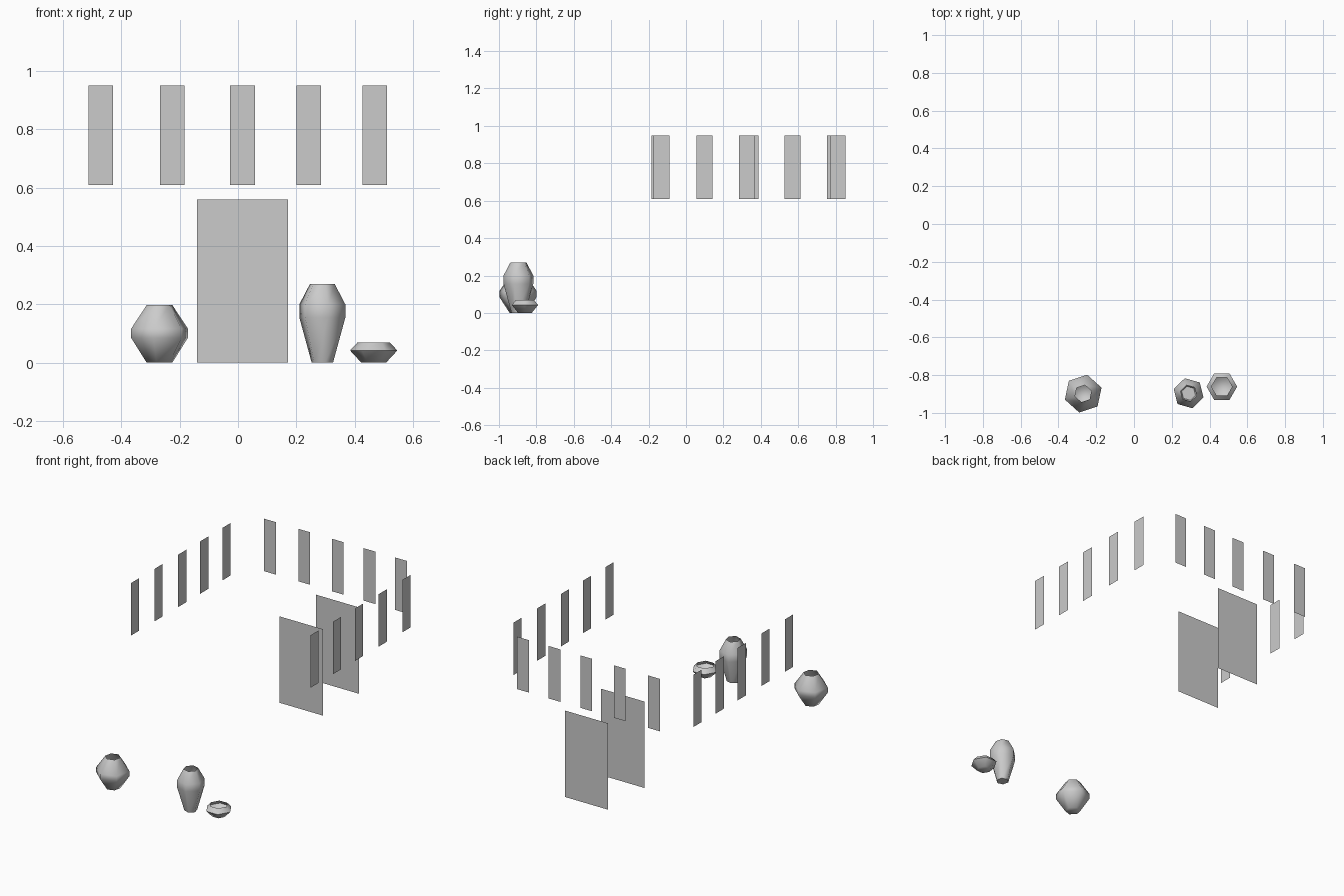
import bpy, bmesh, math

if "Cube" in bpy.data.objects:
    bpy.data.objects.remove(bpy.data.objects["Cube"])

def make_object(name, bm):
    mesh = bpy.data.meshes.new(name)
    bm.to_mesh(mesh)
    bm.free()
    obj = bpy.data.objects.new(name, mesh)
    bpy.context.collection.objects.link(obj)
    return obj

def panel(name, axis, a, b, depth, z0, z1):
    """Upright single-face panel running along x or y between a and b."""
    bm = bmesh.new()
    corners = [(a, z0), (b, z0), (b, z1), (a, z1)]
    pts = [(s, depth, z) if axis == 'x' else (depth, s, z) for s, z in corners]
    face = bm.faces.new([bm.verts.new(p) for p in pts])
    if depth < 0:                       # left row faces outwards
        face.normal_flip()
    return make_object(name, bm)

def pot(name, x, y, turn, profile, sides=6):
    """Open-topped six-sided vessel spun from (radius, height) rings."""
    bm = bmesh.new()
    rings = []
    for r, z in profile:
        ring = []
        for i in range(sides):
            t = math.radians(turn) + math.tau * i / sides
            ring.append(bm.verts.new((r * math.cos(t), r * math.sin(t), z)))
        rings.append(ring)
    for low, high in zip(rings, rings[1:]):
        for i in range(sides):
            j = (i + 1) % sides
            bm.faces.new((low[i], low[j], high[j], high[i]))
    bm.faces.new(rings[0][::-1])        # base
    obj = make_object(name, bm)
    obj.location = (x, y, 0)
    bpy.ops.object.select_all(action='DESELECT')
    obj.select_set(True)
    bpy.context.view_layer.objects.active = obj
    bpy.ops.object.shade_smooth_by_angle(angle=math.radians(65))
    return obj

# Window rows on the back and both sides
W, Z0, Z1 = 0.085, 0.61, 0.95
rows = {
    'back_window': ('x', 1.0, [-0.513, -0.268, -0.027, 0.2, 0.426]),
    'left_window': ('y', -0.64, [-0.184, 0.058, 0.302, 0.526, 0.753]),
    'right_window': ('y', 0.64, [-0.173, 0.057, 0.283, 0.526, 0.769]),
}
for name, (axis, depth, starts) in rows.items():
    for i, s in enumerate(starts):
        panel(f'{name}_{i + 1}', axis, s, s + W, depth, Z0, Z1)

# Inner and outer door panels
panel('inner_door', 'x', -0.14, 0.172, 0.625, 0, 0.56)
panel('outer_door', 'x', -0.138, 0.172, 0.995, 0, 0.56)

# Pottery in front
pot('round_vase', -0.269, -0.898, 18,
    [(0.046, 0), (0.102, 0.085), (0.102, 0.117), (0.046, 0.198)])
pot('tall_vase', 0.289, -0.896, -16,
    [(0.038, 0), (0.082, 0.155), (0.082, 0.2), (0.044, 0.27)])
pot('bowl', 0.465, -0.861, 0,
    [(0.042, 0), (0.081, 0.042), (0.055, 0.07)])
